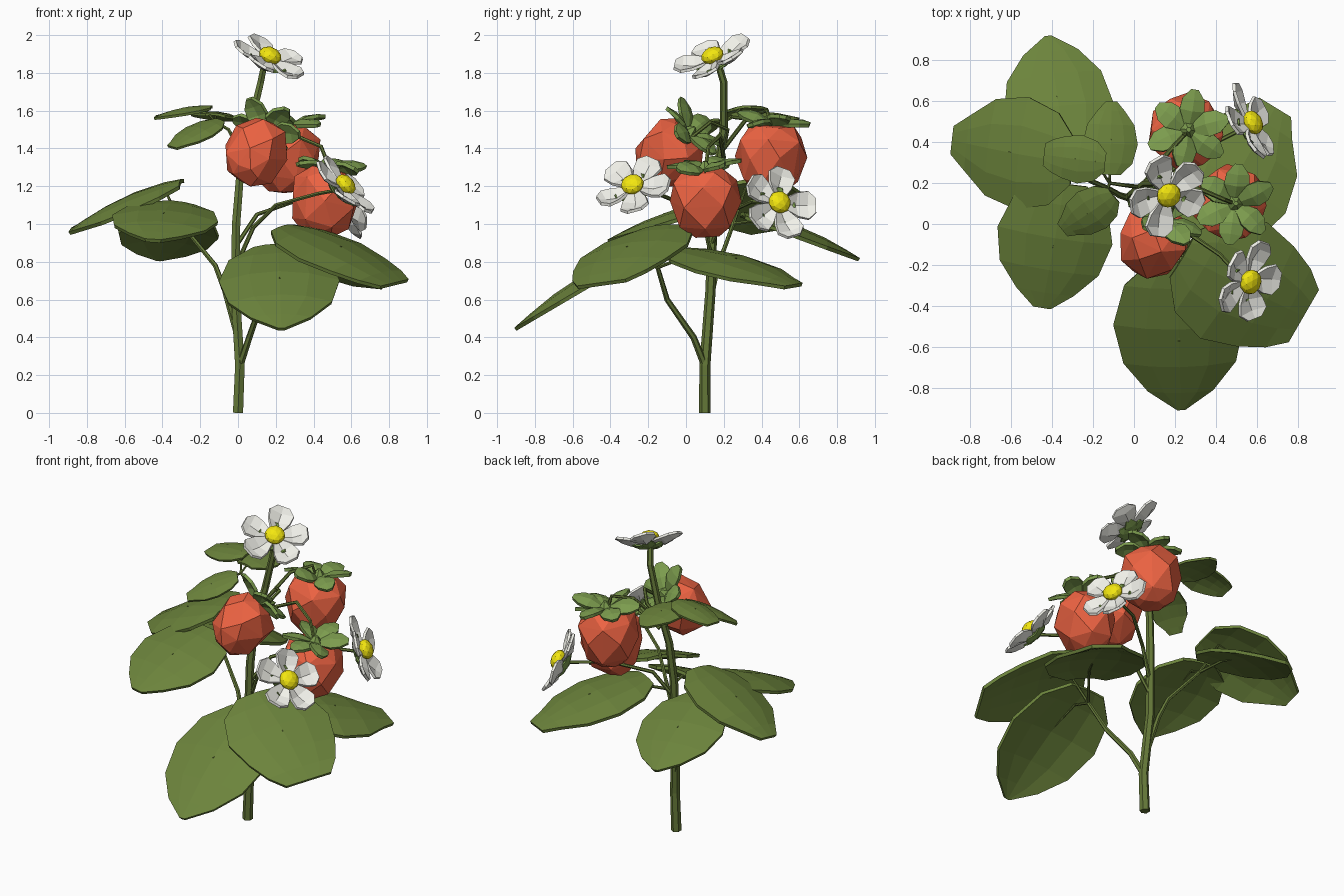
import bpy, bmesh, math, random
from mathutils import Vector, Matrix

if "Cube" in bpy.data.objects:
    bpy.data.objects.remove(bpy.data.objects["Cube"])

random.seed(4)


def material(name, rgb):
    m = bpy.data.materials.new(name)
    m.diffuse_color = (*rgb, 1)
    m.use_nodes = True
    m.node_tree.nodes["Principled BSDF"].inputs["Base Color"].default_value = m.diffuse_color
    return m


LEAF = material("leaf_green", (0.15, 0.23, 0.045))
STEM = material("stem_green", (0.13, 0.19, 0.04))
SEPAL = material("sepal_green", (0.2, 0.33, 0.075))
RED = material("fruit_red", (0.85, 0.125, 0.055))
WHITE = material("petal_white", (0.88, 0.88, 0.82))
YELLOW = material("flower_yellow", (0.9, 0.8, 0.005))


def finish(name, bm, mat, thick=0):
    if not thick:
        bmesh.ops.recalc_face_normals(bm, faces=bm.faces)
    me = bpy.data.meshes.new(name)
    bm.to_mesh(me)
    bm.free()
    me.materials.append(mat)
    ob = bpy.data.objects.new(name, me)
    bpy.context.collection.objects.link(ob)
    if thick:
        mod = ob.modifiers.new("thickness", "SOLIDIFY")
        mod.thickness = thick
    return ob


def frame(origin, along, normal):
    """Matrix with local x along a blade and local z close to the normal."""
    x = Vector(along).normalized()
    y = Vector(normal).cross(x).normalized()
    m = Matrix((x, y, x.cross(y))).transposed().to_4x4()
    m.translation = Vector(origin)
    return m


def axis_frame(origin, axis):
    return Matrix.Translation(origin) @ Vector(axis).to_track_quat('Z', 'Y').to_matrix().to_4x4()


def blade(bm, m, length, width, profile, cols, bulge, droop=0):
    """Thin surface: profile holds (position along, half width) pairs."""
    rows = []
    for t, w in profile:
        dome = bulge * math.sin(math.pi * min(t * 0.9 + 0.1, 1))
        rows.append([bm.verts.new(m @ Vector((t * length, c * w * width / 2,
                     dome * (1 - c * c) + droop * t * t))) for c in cols])
    for a, b in zip(rows, rows[1:]):
        for i in range(len(cols) - 1):
            bm.faces.new((a[i], b[i], b[i + 1], a[i + 1]))


def tube(name, pts, r0, r1):
    cu = bpy.data.curves.new(name, 'CURVE')
    cu.dimensions = '3D'
    cu.bevel_depth = 1
    cu.bevel_resolution = 1
    cu.use_fill_caps = True
    sp = cu.splines.new('POLY')
    sp.use_smooth = False
    sp.points.add(len(pts) - 1)
    for i, p in enumerate(pts):
        sp.points[i].co = (*p, 1)
        sp.points[i].radius = r0 + (r1 - r0) * i / (len(pts) - 1)
    cu.materials.append(STEM)
    ob = bpy.data.objects.new(name, cu)
    bpy.context.collection.objects.link(ob)


# Stems
tube("main_stem", [(0, .1, 0), (.01, .1, .25), (-.015, .13, .65), (-.01, .14, 1), (.01, .16, 1.25),
                   (.06, .2, 1.5), (.12, .2, 1.75), (.14, .17, 1.85)], .031, .018)
hubs = {"right": Vector((.23, -.15, .77)), "left": Vector((-.3, .25, 1.0)), "top": Vector((-.12, .2, 1.54))}
tube("right_leaf_stem", [(.01, .1, .25), (.06, .04, .4), (.13, -.1, .6), hubs["right"]], .02, .012)
tube("left_leaf_stem", [(0, .12, .4), (-.07, .14, .65), (-.12, .17, .78), hubs["left"]], .018, .011)
tube("top_leaf_stem", [(.03, .18, 1.35), (-.05, .19, 1.5), hubs["top"]], .011, .008)
tube("front_flower_stem", [(0, .14, .8), (.08, .1, .98), (.2, 0, 1.1), (.42, -.15, 1.16), (.53, -.27, 1.18)], .012, .01)
tube("back_flower_stem", [(0, .14, .9), (.1, .2, 1.05), (.3, .35, 1.12), (.54, .47, 1.1)], .012, .01)
tube("fruit_stem_1", [(.05, .2, 1.4), (.13, .22, 1.5), (.21, .13, 1.54), (.17, .03, 1.46)], .012, .01)
tube("fruit_stem_2", [(.05, .2, 1.4), (.15, .33, 1.57), (.24, .43, 1.6), (.26, .45, 1.5)], .012, .01)
tube("fruit_stem_3", [(.05, .2, 1.35), (.3, .18, 1.47), (.44, .12, 1.41), (.49, .1, 1.28)], .012, .01)

# Leaves: name, hub, base, tip, normal, width, half width at the tip
LEAVES = [
    ("right_leaf_1", "right", (.21, -.18, .88), (.23, -.91, .45), (0, -.5, .9), .64, .06),
    ("right_leaf_2", "right", (.24, -.15, .98), (.83, -.45, .69), (.4, -.35, .85), .66, .45),
    ("right_leaf_3", "right", (.33, -.05, .86), (.69, .57, .68), (.25, .25, .93), .61, .3),
    ("left_leaf_1", "left", (-.33, .3, 1.05), (-.42, .92, .82), (0, .4, .9), .54, .06),
    ("left_leaf_2", "left", (-.3, .3, 1.22), (-.89, .41, .97), (-.45, -.1, .9), .56, .25),
    ("left_leaf_3", "left", (-.34, .2, 1.11), (-.45, -.41, .92), (0, -.35, .9), .57, .15),
    ("small_leaf_1", "top", (-.14, .3, 1.62), (-.44, .34, 1.57), (-.1, -.1, 1), .24, .45),
    ("small_leaf_2", "top", (-.1, .14, 1.55), (-.35, -.03, 1.41), (-.4, -.5, .75), .23, .35),
    ("small_leaf_3", "top", (-.12, .24, 1.58), (-.11, .6, 1.56), (.1, .1, 1), .27, .2),
]
for name, hub, base, tip, normal, width, end in LEAVES:
    base, tip = Vector(base), Vector(tip)
    length = (tip - base).length
    m = frame(base, tip - base, normal)
    profile = [(0, .4), (.16, .82), (.42, 1), (.68, .86), (.87, max(.5, end * 1.5)), (1, end)]
    bulge = .07 * length
    bm = bmesh.new()
    blade(bm, m, length, width, profile, (-1, -.5, 0, .5, 1), bulge)
    finish(name, bm, LEAF, .02 if hub != "top" else .014)
    # Rib starts on the underside and surfaces along the middle of the leaf
    inner, outer = m @ Vector((.15 * length, 0, .01)), m @ Vector((.5 * length, 0, bulge - .004))
    tube(name + "_rib", [hubs[hub], inner, outer], .01 if hub != "top" else .007, .004)


def whorl(bm, m, n, start, length, width, profile, tilt, bulge, droop, rough=.1):
    for i in range(n):
        a = 2 * math.pi * (i + random.uniform(-.08, .08)) / n
        spin = Matrix.Rotation(a, 4, 'Z') @ Matrix.Translation((start, 0, 0)) @ \
            Matrix.Rotation(-tilt + random.uniform(-rough, rough), 4, 'Y') @ \
            Matrix.Rotation(random.uniform(-2 * rough, 2 * rough), 4, 'X')
        blade(bm, m @ spin, length * random.uniform(.93, 1.05), width, profile, (-1, 0, 1), bulge, droop)


# Flowers: petals, yellow centre and sepals underneath
PETAL = [(0, .3), (.45, .85), (.78, 1), (1, .5)]
SEPAL_SHAPE = [(0, .4), (.5, 1), (1, .25)]
FLOWERS = [("top", (.165, .145, 1.88), (.36, -.36, .86)),
           ("front", (.56, -.28, 1.2), (.7, -.25, .66)),
           ("back", (.57, .49, 1.11), (.82, .42, .38))]
for name, pos, axis in FLOWERS:
    m = axis_frame(pos, axis)
    bm = bmesh.new()
    whorl(bm, m, 5, .03, .175, .15, PETAL, .05, -.03, .01)
    finish(name + "_flower_petals", bm, WHITE, .016)
    bm = bmesh.new()
    bmesh.ops.create_icosphere(bm, subdivisions=2, radius=1,
                               matrix=m @ Matrix.Translation((0, 0, .015)) @ Matrix.Diagonal((.062, .062, .042, 1)))
    finish(name + "_flower_centre", bm, YELLOW)
    bm = bmesh.new()
    whorl(bm, m @ Matrix.Translation((0, 0, -.045)), 5, .01, .1, .08, SEPAL_SHAPE, .2, -.01, .01)
    bmesh.ops.create_cone(bm, segments=6, radius1=.015, radius2=.045, depth=.05, cap_ends=True,
                          matrix=m @ Matrix.Translation((0, 0, -.035)))
    finish(name + "_flower_sepals", bm, SEPAL, .01)

# Fruits: rough faceted lathe with a leafy cap; axis points to the cap
RINGS = [(-.19, .075), (-.12, .15), (0, .186), (.1, .175), (.17, .11)]
FRUITS = [("front_fruit", (.095, -.09, 1.375), (.3, .65, .65), .93),
          ("back_fruit", (.25, .45, 1.355), (.08, .05, 1), 1),
          ("side_fruit", (.46, .1, 1.12), (.18, 0, 1), 1)]
for name, pos, axis, s in FRUITS:
    m = axis_frame(pos, axis) @ Matrix.Rotation(random.uniform(0, 1), 4, 'Z')
    bm = bmesh.new()
    for k, (z, r) in enumerate(RINGS):
        for i in range(6):
            a = 2 * math.pi * (i + k % 2 * .5 + random.uniform(-.12, .12)) / 6
            rr = r * s * random.uniform(.98, 1.05)
            bm.verts.new(m @ Vector((rr * math.cos(a), rr * math.sin(a), z * s + random.uniform(-.012, .012))))
    bmesh.ops.convex_hull(bm, input=bm.verts)
    finish(name, bm, RED)
    bm = bmesh.new()
    cap = m @ Matrix.Translation((0, 0, .175 * s))
    whorl(bm, cap, 6, .02, .175, .125, [(0, .35), (.45, 1), (.75, .9), (1, .3)], .5, .015, -.05, .22)
    finish(name + "_cap", bm, SEPAL, .02)
    bm = bmesh.new()
    bmesh.ops.create_cone(bm, segments=6, radius1=.05, radius2=.012, depth=.05, cap_ends=True,
                          matrix=cap @ Matrix.Translation((0, 0, .015)))
    finish(name + "_cap_core", bm, SEPAL)
